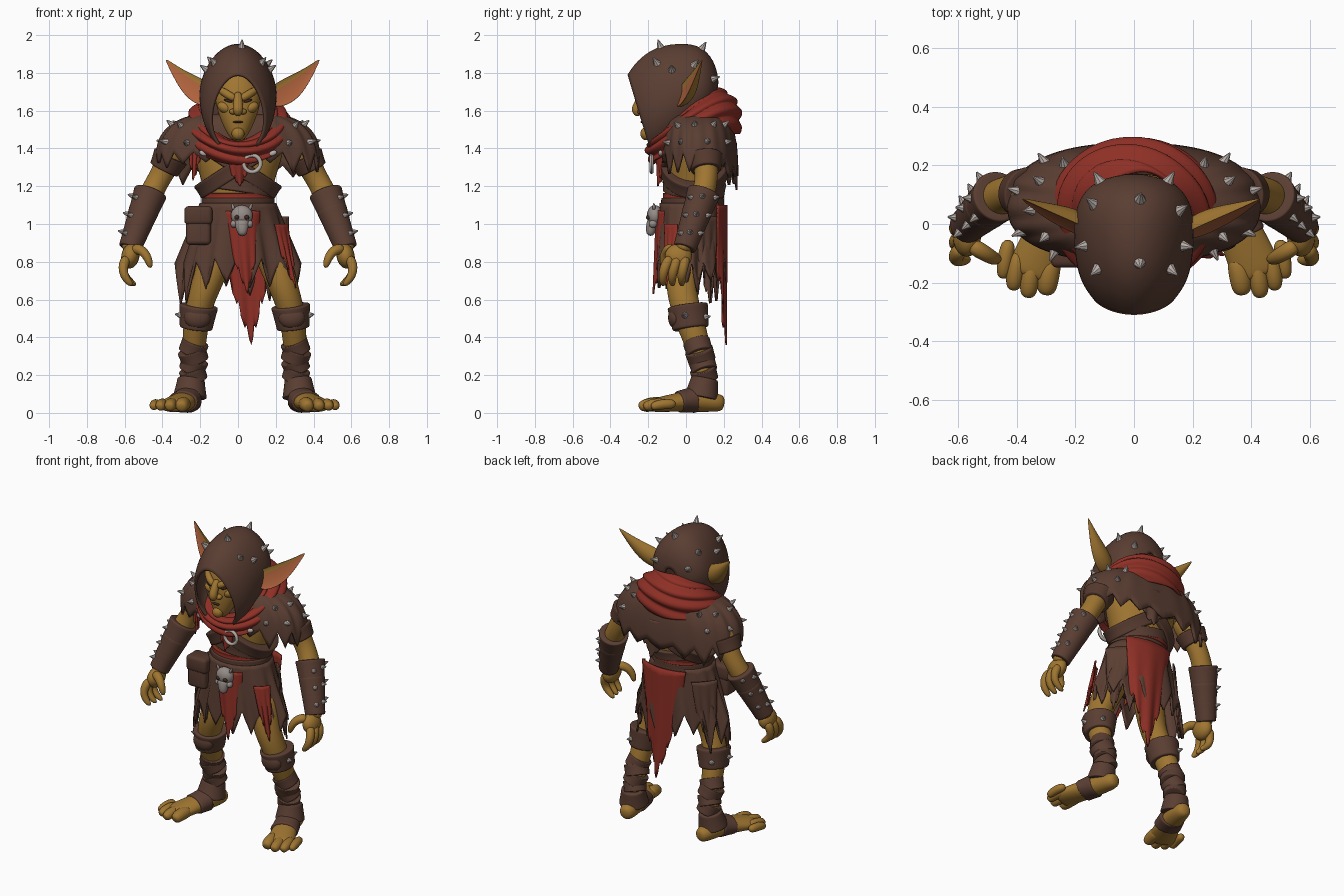
import bpy, bmesh, random
from math import sin, cos, pi, radians
from mathutils import Vector as V, Matrix as M

random.seed(4)
if bpy.data.objects.get("Cube"):
    bpy.data.objects.remove(bpy.data.objects["Cube"])


def colour(name, *rgb):
    m = bpy.data.materials.new(name)
    m.use_nodes = True
    m.diffuse_color = (*rgb, 1)
    m.node_tree.nodes["Principled BSDF"].inputs["Base Color"].default_value = (*rgb, 1)
    return m


SKIN = colour("ochre skin", .35, .18, .031)
LEATHER = colour("brown leather", .103, .048, .032)
STRAP = colour("dark leather", .09, .041, .027)
RED = colour("red cloth", .27, .029, .019)
METAL = colour("pale metal", .48, .42, .39)
BONE = colour("grey bone", .3, .26, .24)
EAR = colour("inner ear", .42, .12, .045)
DARK = colour("dark recess", .05, .024, .012)


def finish(name, bm, mats, mirror=False, sub=0, thick=0, shift=0, smooth=True):
    bmesh.ops.recalc_face_normals(bm, faces=bm.faces)
    me = bpy.data.meshes.new(name)
    bm.to_mesh(me)
    bm.free()
    ob = bpy.data.objects.new(name, me)
    bpy.context.scene.collection.objects.link(ob)
    ob.location.x = shift
    for m in mats if isinstance(mats, tuple) else (mats,):
        me.materials.append(m)
    for p in me.polygons:
        p.use_smooth = smooth
    if mirror:
        ob.modifiers.new("Mirror", "MIRROR")
    if sub:
        s = ob.modifiers.new("Smooth", "SUBSURF")
        s.levels = s.render_levels = sub
    if thick:
        s = ob.modifiers.new("Thickness", "SOLIDIFY")
        s.thickness, s.offset = thick, 0
    return ob


def skin(name, rows, mats, closed=True, cap=False, paint=None, **kw):
    """Surface through rows of points."""
    bm = bmesh.new()
    vs = [[bm.verts.new(p) for p in row] for row in rows]
    n = len(rows[0])
    for a, b in zip(vs, vs[1:]):
        for j in range(n if closed else n - 1):
            k = (j + 1) % n
            f = bm.faces.new((a[j], a[k], b[k], b[j]))
            f.material_index = paint(j) if paint else 0
    if cap:
        bm.faces.new(vs[0])
        bm.faces.new(vs[-1])
    return finish(name, bm, mats, **kw)


def tube(name, pts, mat, seg=12, **kw):
    """Capped limb through (x, y, z, radius across[, radius deep])."""
    ps = [V(p[:3]) for p in pts]
    whole = (ps[-1] - ps[0]).normalized()
    ref = V((0, 1, 0)) if abs(whole.y) < .75 else V((0, 0, 1))
    rows = []
    for i, p in enumerate(pts):
        t = (ps[min(i + 1, len(ps) - 1)] - ps[max(i - 1, 0)]).normalized()
        u = ref.cross(t).normalized()
        w = t.cross(u)
        rows.append([ps[i] + u * p[3] * cos(a) + w * p[-1] * sin(a)
                     for a in (2 * pi * j / seg for j in range(seg))])
    kw.setdefault("sub", 2)
    return skin(name, rows, mat, cap=True, **kw)


def cuff(name, a, b, r0, r1, mat=LEATHER, **kw):
    """Wrap with rolled rims; a radius is a number or an (across, deep) pair."""
    a, b = V(a), V(b)
    pair = lambda r: V(r) if isinstance(r, tuple) else V((r, r))
    q0, q1 = pair(r0), pair(r1)
    pts = [(*a.lerp(b, t), *(q0.lerp(q1, t) * k))
           for t, k in ((0, .93), (.02, 1.04), (.25, 1.02), (.75, 1.02), (.98, 1.04), (1, .93))]
    return tube(name, pts, mat, seg=16, **kw)


def ball(name, loc, size, mat, turn=0, **kw):
    bm = bmesh.new()
    mx = M.Translation(loc) @ M.Rotation(radians(turn), 4, "Y") @ M.Diagonal((*size, 1))
    bmesh.ops.create_uvsphere(bm, u_segments=20, v_segments=12, radius=1, matrix=mx)
    return finish(name, bm, mat, **kw)


def spikes(name, target, origin, dirs, r=.02, h=.065):
    """Cones standing where rays from the origin leave the target."""
    bpy.context.view_layer.update()
    ev = target.evaluated_get(bpy.context.evaluated_depsgraph_get())
    bm = bmesh.new()
    for d in dirs:
        d = V(d).normalized()
        hit, p, _, _ = ev.ray_cast(V(origin), d)
        if hit:
            mx = M.Translation(p + d * h * .42) @ d.to_track_quat("Z", "Y").to_matrix().to_4x4()
            bmesh.ops.create_cone(bm, cap_ends=True, segments=8, radius1=r, radius2=.003, depth=h, matrix=mx)
    finish(name, bm, METAL, smooth=False, shift=target.location.x)


def wrap(name, fn, teeth, mat, nv=14, thick=.015, low=.04, high=.12):
    """Cloth around the body; fn(angle, down, tooth depth) gives a point."""
    deep = [random.uniform(low, high) for _ in range(teeth)]
    cols = [(2 * pi * j / (teeth * 6), deep[j // 6] * (1 - abs(j % 6 / 3 - 1))) for j in range(teeth * 6)]
    return skin(name, [[fn(a, i / nv, d) for a, d in cols] for i in range(nv + 1)], mat, thick=thick)


def panel(name, a, b, width, normal, mat=RED, curve=.04, **kw):
    """Hanging cloth that ends in a ragged point."""
    a, b, n = V(a), V(b), V(normal).normalized()
    side = n.cross(V((0, 0, 1))).normalized()
    rows = []
    for i in range(15):
        row = []
        for j in range(25):
            u, v = j / 12 - 1, i / 14
            p = a.lerp(b, v * (1 - .5 * abs(u) - (.07 if j % 4 == 2 else 0)))
            row.append(p + side * u * width * (1 - .3 * v) + n * (.008 * v * cos(9 * u) - curve * u * u))
        rows.append(row)
    return skin(name, rows, mat, closed=False, thick=.009, **kw)


# Head and face
tube("head", [(0, -.195, 1.44, .024), (0, -.17, 1.48, .062, .06), (0, -.15, 1.56, .1, .088),
              (0, -.13, 1.65, .128, .105), (0, -.11, 1.73, .125, .1), (0, -.09, 1.82, .07)], SKIN)
tube("neck", [(0, .05, 1.42, .09), (0, -.05, 1.5, .08), (0, -.1, 1.58, .07)], SKIN)
tube("nose", [(0, -.215, 1.7, .022), (0, -.247, 1.645, .025), (0, -.268, 1.6, .031), (0, -.25, 1.57, .014)], SKIN)
ball("nostril", (.026, -.236, 1.595), (.02, .022, .016), SKIN, mirror=True)
tube("brow", [(.008, -.232, 1.658, .018), (.05, -.228, 1.682, .024), (.11, -.17, 1.72, .018)], SKIN, mirror=True)
ball("eye", (.052, -.222, 1.652), (.024, .01, .007), DARK, -18, mirror=True)
ball("cheekbone", (.066, -.185, 1.615), (.045, .035, .03), SKIN, -25, mirror=True)
ball("mouth", (0, -.23, 1.54), (.026, .012, .006), DARK)
ball("chin", (0, -.212, 1.478), (.034, .03, .034), SKIN)

# Ears: crescent sections with a coloured hollow
root, tip = V((.14, -.06, 1.65)), V((.408, .085, 1.872))
axis = (tip - root).normalized()
up = V((-.64, 0, .77))
up = (up - axis * up.dot(axis)).normalized()
back = up.cross(axis)
rows = []
for s, w in ((0, .05), (.2, .07), (.4, .066), (.6, .047), (.8, .025), (1, .004)):
    ring = [2 * pi * j / 12 for j in range(12)]
    rows.append([root.lerp(tip, s) - up * .022 * sin(pi * s) + up * w * cos(a)
                 + back * w * (sin(a) if sin(a) > 0 else -.2 * sin(a)) for a in ring])
skin("ear", rows, (SKIN, EAR), cap=True, paint=lambda j: int(6 <= j <= 9), mirror=True, sub=2, shift=.025)

# Hood
rows = []
for ty, tz, by, bz, w in ((-.305, 1.79, -.18, 1.37, .14), (-.26, 1.86, -.13, 1.38, .18), (-.16, 1.94, -.05, 1.43, .198),
                          (0, 1.958, .03, 1.5, .2), (.095, 1.93, .085, 1.55, .18), (.155, 1.84, .13, 1.6, .13),
                          (.165, 1.75, .155, 1.67, .04)):
    top, low = V((0, ty, tz)), V((0, by, bz))
    rows.append([(top + low) / 2 + (top - low) / 2 * cos(a) + V((w * sin(a) * (1 - .15 * cos(a)), 0, 0))
                 for a in (radians(-148 + 296 * j / 16) for j in range(17))])
hood = skin("hood", rows, LEATHER, closed=False, sub=2, thick=.014)
spikes("hood_spikes", hood, (0, -.05, 1.7),
       [(.02, -.09, .25), (.02, .13, .22), (.13, -.11, .16), (-.13, -.11, .16), (.16, .1, .15), (-.14, .12, .16),
        (.2, -.03, .14), (-.2, -.03, .14), (.12, .2, .07), (-.12, .2, .07)], .027, .062)

# Torso and straps
tube("torso", [(0, .04, 1.04, .17, .13), (0, .04, 1.16, .18, .15), (0, .05, 1.3, .225, .165),
               (0, .06, 1.43, .27, .165), (0, .05, 1.53, .17, .12)], SKIN)
cuff("waist_wrap", (0, .04, 1.16), (.01, .045, 1.225), (.188, .162), (.2, .17))
cuff("sash", (0, .04, 1.135), (0, .04, 1.165), (.187, .162), (.187, .162), RED)
cuff("belt", (0, .035, 1.075), (0, .035, 1.14), (.2, .17), (.192, .165), STRAP)
for s, label in ((1, "left"), (-1, "right")):
    cuff(label + "_chest_strap", (s * .02, .045, 1.265), (-s * .025, .045, 1.335), (.25, .178), (.25, .18), STRAP)
x, z, r = .075, 1.32, .044
ring = [2 * pi * j / 24 for j in range(24)]
skin("strap_ring", [[V((x + (r + .011 * cos(b)) * cos(a), -.182 + .011 * sin(b), z + (r + .011 * cos(b)) * sin(a)))
                     for a in ring] for b in (pi * k / 4 for k in range(9))], METAL)
ball("strap_rivet", (.185, -.135, 1.375), (.022, .012, .014), METAL, -25, mirror=True)
panel("chest_cloth", (0, -.155, 1.36), (.01, -.14, 1.2), .07, (0, -1, 0))
panel("scarf_end", (-.225, -.1, 1.44), (-.235, -.1, 1.23), .04, (-.4, -1, 0), curve=0)


# Spiked mantle and scarf
def mantle_shape(a, v, d):
    flat = lambda t: abs(t) ** .85 * (1 if t > 0 else -1)
    q = sin(v * pi / 2)
    deep = (.11 + .1 * q) if sin(a) > 0 else (.11 + .075 * q)
    return V(((.17 + .255 * q) * flat(cos(a)), .06 + deep * flat(sin(a)),
              1.4 + .175 * cos(v * pi / 2) - v ** 3 * (d + .08 * max(0, sin(a)) + .02)))


def scarf_shape(a, v, d):
    r = .045 * sin(pi * v) + .01 * sin(v * 7 * pi + 2 * sin(2 * a))
    k = sin(a)
    return V(((.165 + .1 * v + r) * cos(a), .02 + .03 * v + (.155 + .07 * v + r) * k,
              (1.575 + .14 * k) * (1 - v) + (1.4 + .08 * k) * v + .03 * sin(pi * v) + .045 * cos(a) ** 2))


mantle = wrap("shoulder_mantle", mantle_shape, 18, LEATHER)
for s, label in ((1, "left"), (-1, "right")):
    spikes(label + "_mantle_spikes", mantle, (s * .2, .06, 1.4),
           [(s * cos(radians(az)) * cos(radians(el)), sin(radians(az)) * cos(radians(el)), sin(radians(el)))
            for el, off in ((10, 0), (40, 20)) for az in (off - 65, off - 25, off + 15, off + 55)], .025, .055)
wrap("scarf", scarf_shape, 12, RED, nv=36, thick=.016)
panel("scarf_tail", (.05, .265, 1.43), (.07, .26, 1.18), .15, (0, 1, 0), LEATHER)

# Arms
tube("arm", [(.3, .08, 1.46, .09), (.36, .1, 1.35, .075), (.405, .11, 1.26, .062), (.452, .1, 1.18, .064),
             (.51, .05, 1.04, .07), (.57, -.005, .9, .046), (.577, -.02, .85, .045)], SKIN, mirror=True)
cuff("arm_band", (.355, .1, 1.36), (.393, .107, 1.285), .096, .08, STRAP, mirror=True)
elbow, wrist = V((.462, .095, 1.17)), V((.573, -.008, .87))
bracers = []
for i in range(3):
    bracers.append(cuff("bracer_plate", elbow.lerp(wrist, i * .31), elbow.lerp(wrist, i * .31 + .38),
                        .09 - i * .01, .076 - i * .008, mirror=True))
for s, label in ((1, "left"), (-1, "right")):
    for i, part in enumerate(("bracer", "forearm", "wrist")):
        p = elbow.lerp(wrist, i * .31 + .15)
        spikes(f"{label}_{part}_studs", bracers[i], (s * p.x, p.y, p.z),
               [(s, .1, .3), (s, -.9, .25), (s * .6, 1, .2)], .016, .028)
ball("palm", (.57, -.04, .83), (.048, .072, .066), SKIN, -10, mirror=True)
for k, y in enumerate((-.1, -.05, 0)):
    tube("finger", [(.588, y * .8, .83, .031), (.613, y - .015, .77, .029), (.6, y - .025, .715, .025),
                    (.558 - k * .01, y - .02, .672, .016)], SKIN, seg=8, mirror=True)
tube("thumb", [(.56, -.07, .87, .034), (.508, -.1, .865, .03), (.475, -.12, .82, .026), (.462, -.12, .765, .015)],
     SKIN, seg=8, mirror=True)


# Skirt, cloths, pouch and skull
def skirt_shape(a, v, d):
    r = v * .014 * cos(10 * a)
    return V(((.195 + .12 * v + r) * cos(a), .03 + (.162 + .008 * v + r) * sin(a),
              1.11 - v * (.27 + .05 * abs(cos(a)) + d)))


tube("hips", [(0, .03, .8, .12, .1), (0, .03, .9, .19, .13), (0, .03, 1.08, .18, .14)], STRAP)
wrap("ragged_skirt", skirt_shape, 16, LEATHER, low=.08, high=.23)
panel("front_loincloth", (.015, -.155, 1.07), (.05, -.165, .63), .1, (0, -1, 0))
panel("back_loincloth", (.04, .215, 1.1), (.07, .205, .36), .165, (.05, 1, 0))
panel("side_cloth", (.235, -.085, 1.0), (.3, -.1, .66), .05, (.7, -.7, 0), curve=.01)
panel("side_tail", (.22, .12, 1.04), (.265, .12, .58), .08, (.75, .65, 0), LEATHER, mirror=True, curve=.01)
for name, z, h, w in (("pouch", .985, .095, .066), ("pouch_flap", 1.045, .05, .074)):
    bm = bmesh.new()
    bmesh.ops.create_cube(bm, size=2, matrix=M.Translation((-.21, -.09, z)) @ M.Diagonal((w, w * .8, h, 1)))
    bmesh.ops.bevel(bm, geom=bm.edges[:], offset=.022, segments=3, affect="EDGES", profile=.5)
    finish(name, bm, LEATHER if h > .06 else STRAP)
ball("skull", (.02, -.165, 1.045), (.058, .042, .055), BONE)
tube("skull_snout", [(.02, -.17, 1.03, .05, .035), (.02, -.185, .985, .036, .03), (.025, -.19, .935, .022)], BONE)
for s in (1, -1):
    ball("skull_socket", (.02 + s * .026, -.2, 1.035), (.014, .012, .012), DARK, s * 20)
    ball("skull_cheek", (.02 + s * .042, -.175, 1.0), (.018, .022, .02), BONE)
    tube("skull_horn", [(.02 + s * .04, -.17, 1.07, .018), (.02 + s * .055, -.17, 1.115, .004)], BONE, seg=6, sub=1)

# Legs and feet
leg = dict(mirror=True, shift=.035)
tube("leg", [(.12, .02, .92, .1), (.16, 0, .8, .095, .1), (.205, -.03, .67, .08, .085), (.25, 0, .54, .072, .08),
             (.265, .05, .4, .068, .074), (.27, .085, .27, .055), (.285, .1, .14, .05), (.285, .1, .06, .05)], SKIN, **leg)
knee = cuff("knee_wrap", (.243, .008, .57), (.258, .025, .445), (.104, .108), (.086, .096), **leg)
ball("knee_pad", (.25, -.055, .505), (.07, .04, .06), LEATHER, **leg)
for i, (z, y, r) in enumerate(((.345, .064, .073), (.3, .077, .076), (.25, .09, .071), (.2, .097, .07))):
    lean = .012 * (-1) ** i
    cuff("shin_wrap", (.27 - lean, y - .01, z + .035), (.272 + lean, y + .01, z - .03), r, r * .96, **leg)
cuff("ankle_wrap", (.283, .1, .185), (.29, .08, .08), .07, .09, **leg)
tube("foot", [(.272, .205, .05, .035, .04), (.278, .16, .055, .057, .052), (.3, .05, .065, .068, .062),
              (.34, -.06, .055, .082, .05), (.38, -.15, .042, .09, .04), (.392, -.185, .038, .075, .034)], SKIN, **leg)
cuff("instep_wrap", (.3, .045, .07), (.33, -.04, .058), (.078, .07), (.085, .057), **leg)
for x, y, r in ((.328, -.205, .043), (.39, -.215, .037), (.44, -.19, .034), (.475, -.15, .03)):
    tube("toe", [(x - .015, y + .1, .048, r * .9), (x, y + .03, .047, r), (x + .005, y - .015, .038, r * .9),
                 (x + .008, y - .035, .028, r * .55)], SKIN, seg=8, **leg)
for s, label in ((1, "left"), (-1, "right")):
    spikes(label + "_knee_studs", knee, (s * .253, .02, .5), [(s, -.3, .2), (s * .5, 1, .1)], .018, .03)
